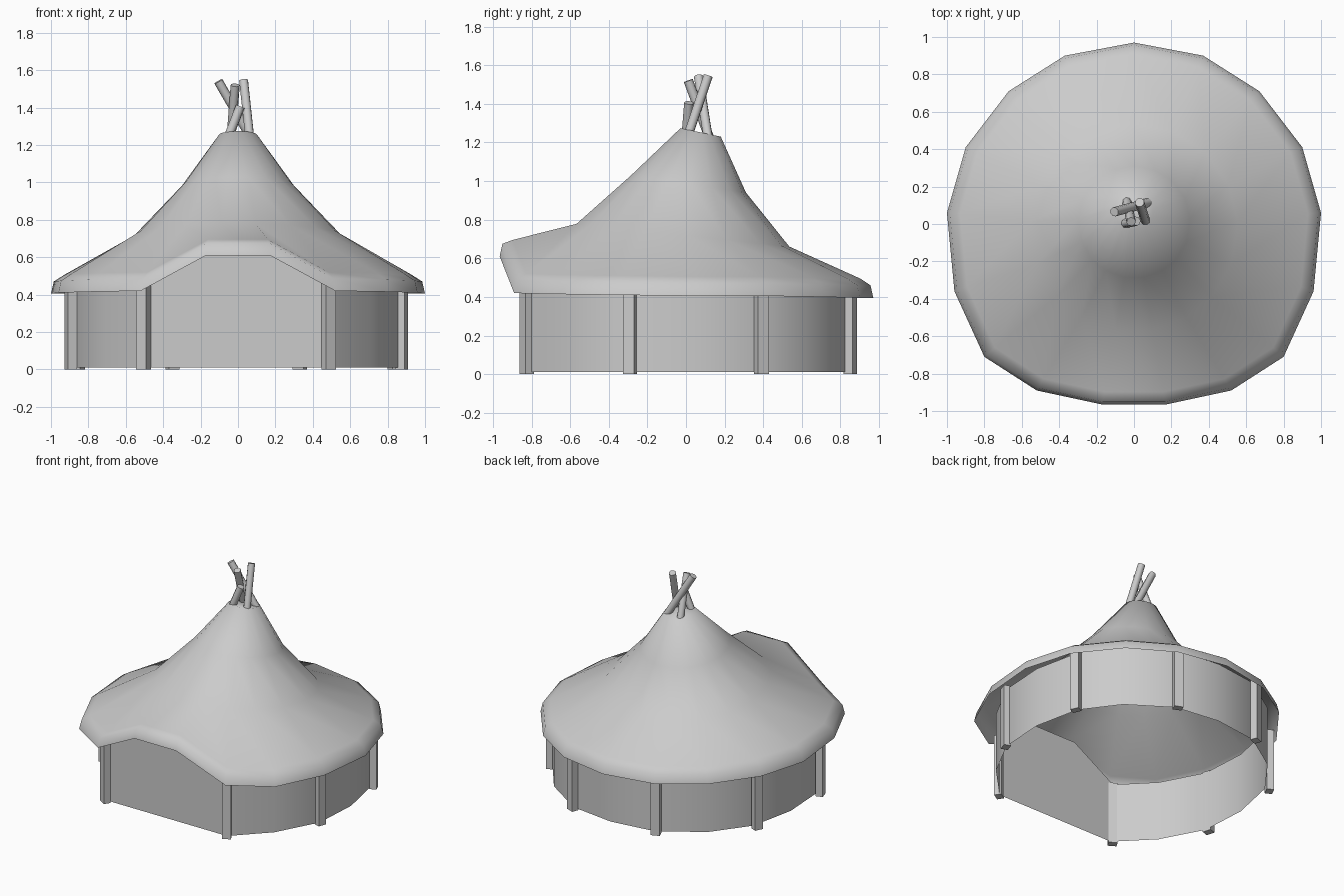
import bpy, bmesh
from math import atan2, cos, sin, pi, hypot
from mathutils import Vector

if "Cube" in bpy.data.objects:
    bpy.data.objects.remove(bpy.data.objects["Cube"])


def mesh_object(name, bm, smooth=False):
    bmesh.ops.recalc_face_normals(bm, faces=bm.faces)
    me = bpy.data.meshes.new(name)
    bm.to_mesh(me)
    bm.free()
    for p in me.polygons:
        p.use_smooth = smooth
    ob = bpy.data.objects.new(name, me)
    bpy.context.collection.objects.link(ob)
    return ob


def bridge(bm, a, b):
    n = len(a)
    for i in range(n):
        bm.faces.new((a[i], a[(i + 1) % n], b[(i + 1) % n], b[i]))


# Roof: rim outline from back to front, mirrored to the other side
half = [(0, .97, .395), (.37, .90, .395), (.67, .71, .40), (.90, .41, .405),
        (1.0, .06, .405), (.96, -.36, .41), (.80, -.71, .415),
        (.52, -.89, .42), (.17, -.965, .61)]
rim = half + [(-x, y, z) for x, y, z in reversed(half[1:])]

bm = bmesh.new()
rings = []
# rolled edge: scale of the rim, height above it
for scale, rise in ((1, 0), (.985, .065), (.93, .10)):
    rings.append([bm.verts.new((x * scale, y * scale, z + rise - (.015 if z > .5 and rise > .09 else 0)))
                  for x, y, z in rim])
# tilted tent rings: radius, centre y, height at centre, slope towards the back
for r, cy, z0, tilt in ((.555, -.02, .72, -.107), (.30, .01, .985, -.147),
                        (.105, .075, 1.252, -.21)):
    ring = []
    for x, y, z in rim:
        a = atan2(y, x)
        ring.append(bm.verts.new((r * cos(a), cy + r * sin(a), z0 + tilt * r * sin(a))))
    rings.append(ring)
for a, b in zip(rings, rings[1:]):
    bridge(bm, a, b)
bm.faces.new(rings[-1])
mesh_object("roof", bm, True)

# Curved wall with a flat, taller front panel
wall_half = [(0, .88), (.335, .835), (.63, .64), (.82, .385), (.89, .05),
             (.87, -.29), (.71, -.59), (.485, -.82)]
bm = bmesh.new()
path = wall_half[::-1] + [(-x, y) for x, y in wall_half[1:]]
low = [bm.verts.new((x, y, .01)) for x, y in path]
top = [bm.verts.new((x, y, .45)) for x, y in path]
for i in range(len(path) - 1):
    bm.faces.new((low[i], low[i + 1], top[i + 1], top[i]))
mesh_object("curved_wall", bm, True)

bm = bmesh.new()
bm.faces.new([bm.verts.new((x, -.82, z)) for x, z in
              ((-.485, .01), (.485, .01), (.485, .47), (.17, .66), (-.17, .66), (-.485, .47))])
mesh_object("front_panel", bm)

# Wall posts, turned to face outwards
for i, (x, y) in enumerate(((.34, .85), (.845, .39), (.885, -.29), (.495, -.825))):
    for s in (-1, 1):
        bm = bmesh.new()
        bmesh.ops.create_cube(bm, size=1)
        bmesh.ops.scale(bm, vec=(.05, .062, .46), verts=bm.verts)
        ob = mesh_object(f"post_{i}_{'left' if s < 0 else 'right'}", bm)
        ob.location = (s * x - .01, y, .23)
        ob.rotation_euler.z = atan2(y, s * x)

# Crossed poles at the peak
poles = [((.08, .115, 1.22), (-.105, .065, 1.54)),
         ((-.04, .13, 1.20), (-.015, .012, 1.52)),
         ((.065, .005, 1.22), (.03, .115, 1.545)),
         ((-.06, .0, 1.22), (.012, .015, 1.405))]
for i, (a, b) in enumerate(poles):
    a, b = Vector(a), Vector(b)
    bm = bmesh.new()
    bmesh.ops.create_cone(bm, cap_ends=True, segments=8, radius1=.025, radius2=.025,
                          depth=(b - a).length)
    ob = mesh_object(f"peak_pole_{i}", bm)
    for p in ob.data.polygons:
        p.use_smooth = len(p.vertices) == 4
    ob.data.set_sharp_from_angle(angle=pi / 3)
    ob.location = (a + b) / 2
    ob.rotation_euler = (b - a).to_track_quat('Z', 'Y').to_euler()
